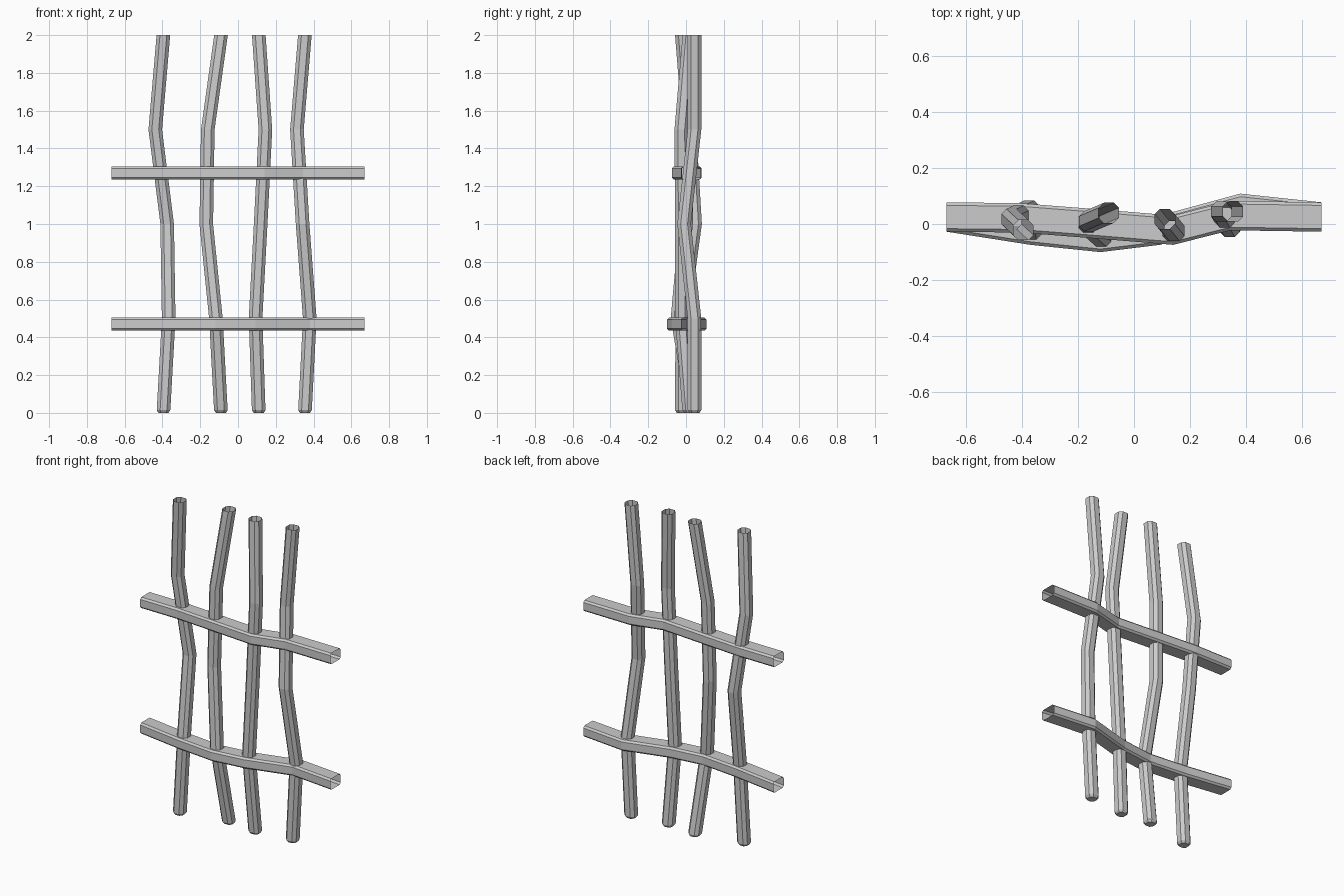
import bpy, bmesh
from mathutils import Vector

if "Cube" in bpy.data.objects:
    bpy.data.objects.remove(bpy.data.objects["Cube"])


def chamfered(w, h, c):
    """Eight-sided outline: a rectangle with cut corners."""
    a, b = w / 2, h / 2
    return [(a, -b + c), (a, b - c), (a - c, b), (-a + c, b),
            (-a, b - c), (-a, -b + c), (-a + c, -b), (a - c, -b)]


def sweep(name, rings, cap_start=False):
    """Skin a tube through the rings; ends stay open unless capped."""
    bm = bmesh.new()
    loops = [[bm.verts.new(p) for p in ring] for ring in rings]
    for lo, hi in zip(loops, loops[1:]):
        n = len(lo)
        for i in range(n):
            j = (i + 1) % n
            bm.faces.new((lo[i], lo[j], hi[j], hi[i]))
    if cap_start:
        bm.faces.new(loops[0][::-1])
    me = bpy.data.meshes.new(name)
    bm.to_mesh(me)
    bm.free()
    ob = bpy.data.objects.new(name, me)
    bpy.context.collection.objects.link(ob)


# Upright bars: (x, y) at heights 0, 0.5, 1, 1.5, 2
bars = [
    [(-.395, -.022), (-.367, -.02), (-.375, .048), (-.438, .018), (-.395, -.022)],
    [(-.09, .04), (-.117, -.045), (-.168, .0), (-.16, .01), (-.09, .04)],
    [(.11, .018), (.093, -.022), (.12, -.022), (.145, -.025), (.11, .018)],
    [(.354, .045), (.38, .045), (.342, -.01), (.312, .045), (.354, .045)],
]
bar_profile = chamfered(.072, .072, .018)
for k, path in enumerate(bars):
    (x0, y0), (x1, y1) = path[:2]
    t = .015 / .5
    pts = [(x0, y0, 0, .74), (x0 + (x1 - x0) * t, y0 + (y1 - y0) * t, .015, 1)]
    pts += [(x, y, .5 * (i + 1), 1) for i, (x, y) in enumerate(path[1:])]
    rings = [[Vector((x + u * s, y + v * s, z)) for u, v in bar_profile]
             for x, y, z, s in pts]
    sweep(f"upright_bar_{k + 1}", rings, cap_start=True)

# Cross rails: (x, y) bends where each rail meets a bar
rails = {
    "lower_rail": (.47, [(-.67, .025), (-.37, -.022), (-.12, -.048),
                         (.093, -.022), (.38, .056), (.67, .025)]),
    "upper_rail": (1.27, [(-.67, .025), (-.41, .022), (-.165, .003),
                          (.14, -.022), (.345, .03), (.67, .025)]),
}
rail_profile = chamfered(.105, .07, .011)
for name, (z, path) in rails.items():
    sweep(name, [[Vector((x, y + u, z + v)) for u, v in rail_profile]
                 for x, y in path])
